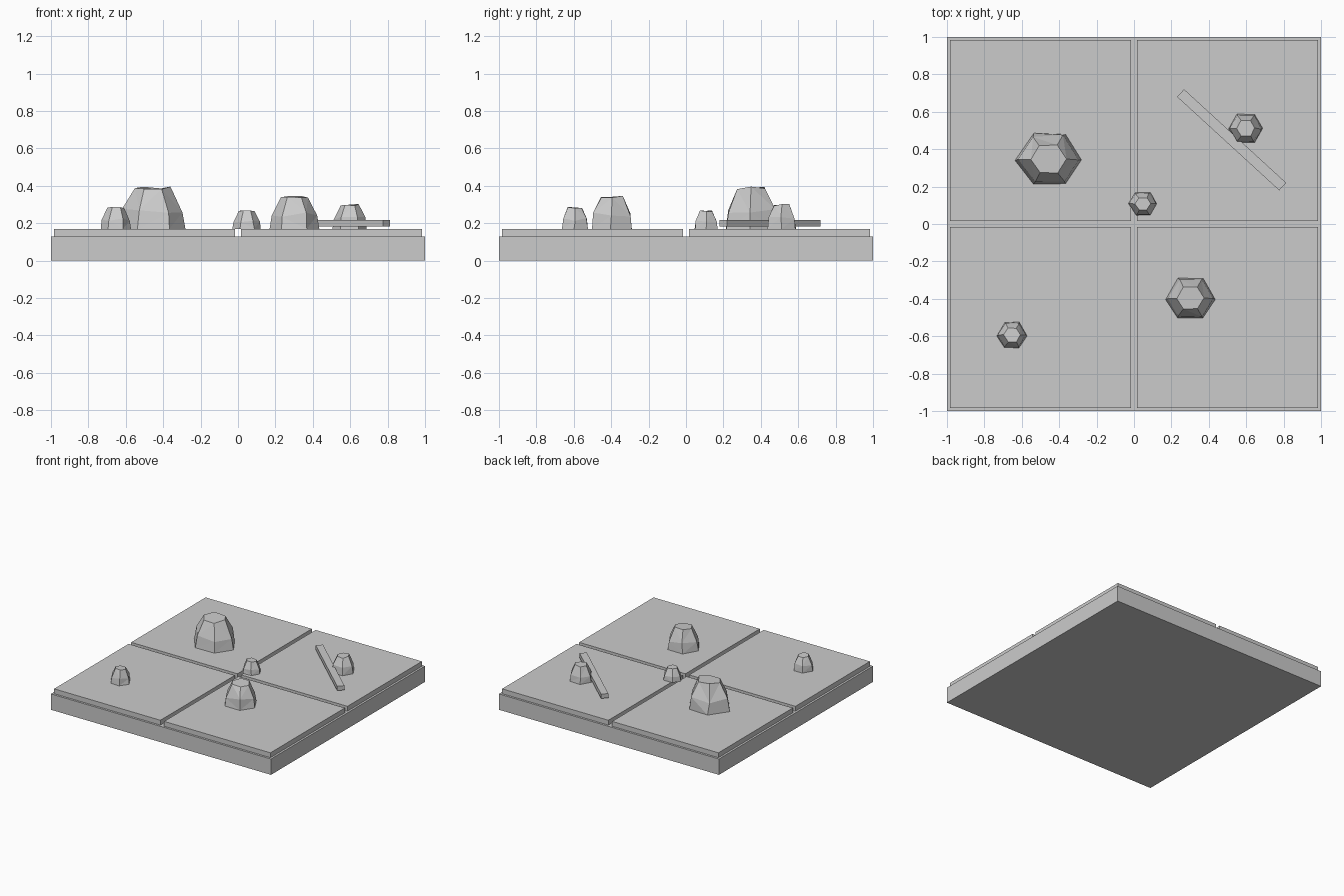
import bpy, bmesh, math, random
from mathutils import Matrix

random.seed(4)
cube = bpy.data.objects.get("Cube")
if cube:
    bpy.data.objects.remove(cube, do_unlink=True)

GREY = (0.6, 0.6, 0.6, 1)
stone = bpy.data.materials.new("stone_grey")
stone.use_nodes = True
stone.diffuse_color = GREY
stone.node_tree.nodes["Principled BSDF"].inputs["Base Color"].default_value = GREY


def add_object(name, bm):
    bmesh.ops.recalc_face_normals(bm, faces=bm.faces[:])
    mesh = bpy.data.meshes.new(name)
    bm.to_mesh(mesh)
    bm.free()
    mesh.materials.append(stone)
    obj = bpy.data.objects.new(name, mesh)
    bpy.context.collection.objects.link(obj)
    return obj


def box(name, center, size, turn=0):
    bm = bmesh.new()
    bmesh.ops.create_cube(bm, size=1)
    bm.transform(Matrix.Translation(center) @ Matrix.Rotation(turn, 4, "Z")
                 @ Matrix.Diagonal((*size, 1)))
    return add_object(name, bm)


def rock(name, x, y, rx, ry, top):
    """Six-sided boulder: wide foot, steep flank, shoulder tapering to a flat cap."""
    bm = bmesh.new()
    rings = []
    for level, (height, spread) in enumerate([(0, 1), (0.46, 0.91), (1, 0.54)]):
        ring = []
        for i in range(6):
            a = i * math.tau / 6 + random.uniform(-0.06, 0.06)
            r = spread * random.uniform(0.96, 1.02)
            z = SLAB_TOP + (top - SLAB_TOP) * height
            if level:
                z += random.uniform(-0.05, 0.02) * (top - SLAB_TOP) * (3 - level)
            ring.append(bm.verts.new((x + rx * r * math.cos(a),
                                      y + ry * r * math.sin(a), z)))
        rings.append(ring)
    for low, high in zip(rings, rings[1:]):
        for i in range(6):
            j = (i + 1) % 6
            bm.faces.new((low[i], low[j], high[j], high[i]))
    bm.faces.new(rings[0])
    bm.faces.new(rings[-1])
    # Chipped facets on the flanks
    bmesh.ops.triangulate(bm, faces=[f for f in bm.faces if len(f.verts) == 4])
    return add_object(name, bm)


# Base and four paving slabs
BASE_TOP, SLAB_TOP = 0.13, 0.17
box("base", (0, 0, BASE_TOP / 2), (2, 2, BASE_TOP))
for x, side in ((-0.5, "right"), (0.5, "left")):
    for y, end in ((-0.5, "front"), (0.5, "back")):
        box(f"slab_{end}_{side}", (x, y, (BASE_TOP + SLAB_TOP) / 2),
            (0.966, 0.966, SLAB_TOP - BASE_TOP))

# Plank lying across the back left slab
box("plank", (0.522, 0.45, 0.199), (0.74, 0.055, 0.036), math.radians(-42.5))

# Rubble
rock("large_rock", -0.455, 0.348, 0.18, 0.157, 0.392)
rock("medium_rock", 0.30, -0.397, 0.135, 0.126, 0.345)
rock("small_rock_front", -0.652, -0.594, 0.083, 0.08, 0.285)
rock("small_rock_center", 0.047, 0.108, 0.077, 0.07, 0.267)
rock("small_rock_back", 0.597, 0.512, 0.092, 0.09, 0.3)
